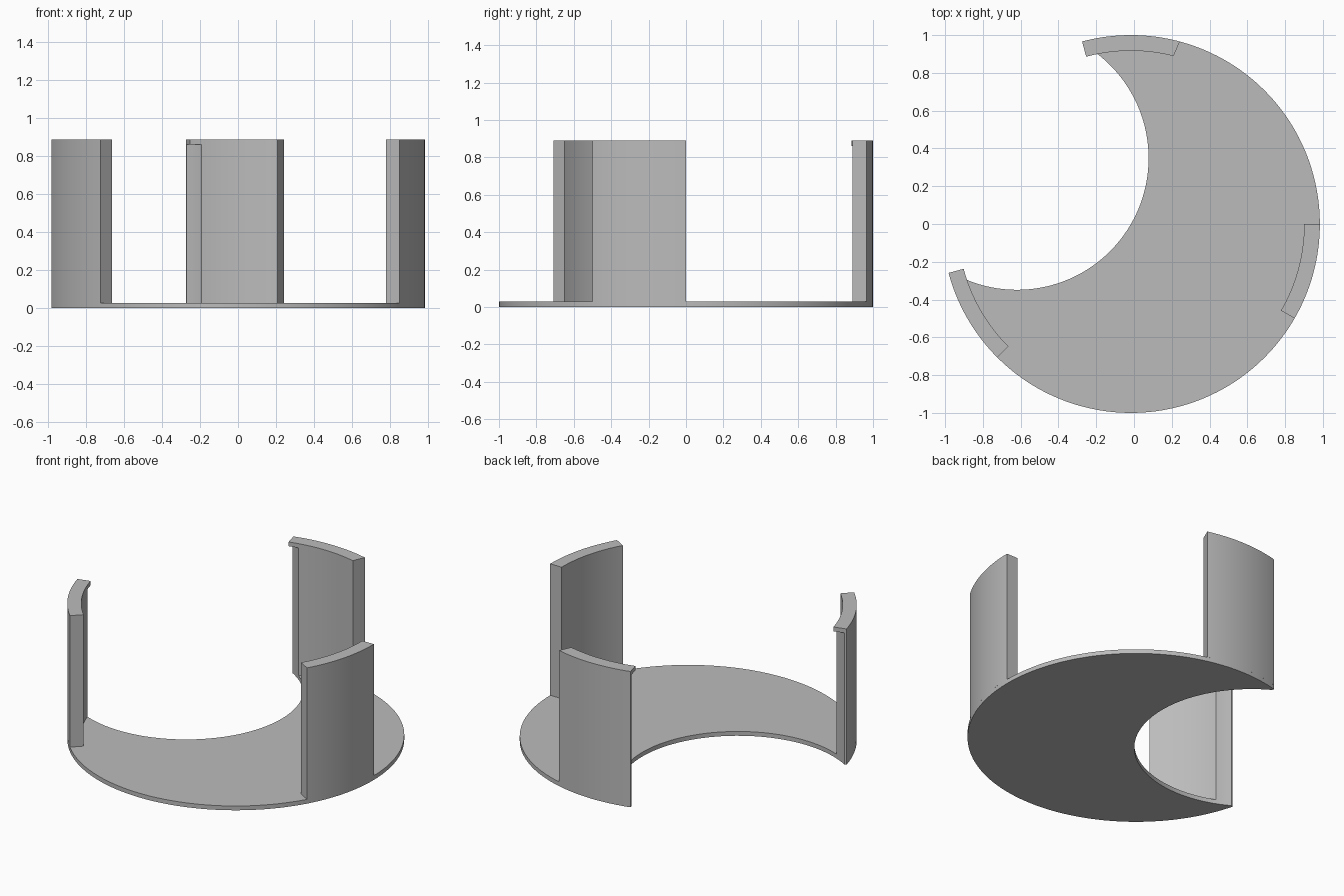
import bpy, bmesh
from math import radians, degrees, cos, sin, acos

cube = bpy.data.objects.get("Cube")
if cube:
    bpy.data.objects.remove(cube, do_unlink=True)

CX = -0.016                       # centre of the round base
OUTER, INNER = 1.0, 0.917         # wall radii
BASE_TOP, LIP, TOP = 0.028, 0.861, 0.889
CUT_DIA, CUT_DIR = 1.394, 150     # round cut-out passing through the base centre

grey = bpy.data.materials.new("grey")
grey.use_nodes = True
grey.diffuse_color = (0.5, 0.5, 0.5, 1)
grey.node_tree.nodes["Principled BSDF"].inputs["Base Color"].default_value = grey.diffuse_color


def polar(r, deg, z):
    return (CX + r * cos(radians(deg)), r * sin(radians(deg)), z)


def cut_radius(deg):
    return CUT_DIA * cos(radians(deg - CUT_DIR))


def span(a, b, n):
    return [a + (b - a) * i / n for i in range(n + 1)]


def finish(name, bm):
    bmesh.ops.remove_doubles(bm, verts=bm.verts, dist=1e-5)
    bmesh.ops.dissolve_degenerate(bm, edges=bm.edges, dist=1e-5)
    bmesh.ops.recalc_face_normals(bm, faces=bm.faces)
    mesh = bpy.data.meshes.new(name)
    bm.to_mesh(mesh)
    bm.free()
    mesh.materials.append(grey)
    obj = bpy.data.objects.new(name, mesh)
    bpy.context.collection.objects.link(obj)
    bpy.ops.object.select_all(action='DESELECT')
    obj.select_set(True)
    bpy.context.view_layer.objects.active = obj
    bpy.ops.object.shade_smooth_by_angle(angle=radians(30))


# Crescent base: outer arc, then back along the round cut-out
def make_base():
    bm = bmesh.new()
    ring = [polar(OUTER, a, 0) for a in span(195, 465, 108)]
    ring += [polar(cut_radius(a), a, 0) for a in span(105, 60, 30)]
    ring += [polar(cut_radius(a), a, 0) for a in span(240, 195, 30)[1:]]
    face = bm.faces.new([bm.verts.new(p) for p in ring])
    top = bmesh.ops.extrude_face_region(bm, geom=[face])["geom"]
    verts = [g for g in top if isinstance(g, bmesh.types.BMVert)]
    bmesh.ops.translate(bm, verts=verts, vec=(0, 0, BASE_TOP))
    finish("crescent_base", bm)


# Curved wall: sweep its section, trimmed by the cut-out below the top lip
def make_wall(name, start, end, inner_start=None):
    inner_start = start if inner_start is None else inner_start
    half = degrees(acos(INNER / CUT_DIA))
    steps = [i / 30 for i in range(31)]
    for a in (CUT_DIR - half, CUT_DIR + half):
        t = (a - inner_start) / (end - inner_start)
        if 0 < t < 1:
            steps.append(t)
    bm = bmesh.new()
    rings = []
    for t in sorted(steps):
        a = start + (end - start) * t
        b = inner_start + (end - inner_start) * t
        trim = max(INNER, cut_radius(b))
        section = [polar(OUTER, a, BASE_TOP), polar(OUTER, a, TOP),
                   polar(INNER, b, TOP), polar(INNER, b, LIP),
                   polar(trim, b, LIP), polar(trim, b, BASE_TOP)]
        rings.append([bm.verts.new(p) for p in section])
    for r, s in zip(rings, rings[1:]):
        for i in range(6):
            j = (i + 1) % 6
            bm.faces.new((r[i], r[j], s[j], s[i]))
    bm.faces.new(rings[0])
    bm.faces.new(rings[-1])
    finish(name, bm)


make_base()
make_wall("back_wall", 75, 105, 75.8)
make_wall("right_wall", 195, 225)
make_wall("left_wall", 330, 360)
